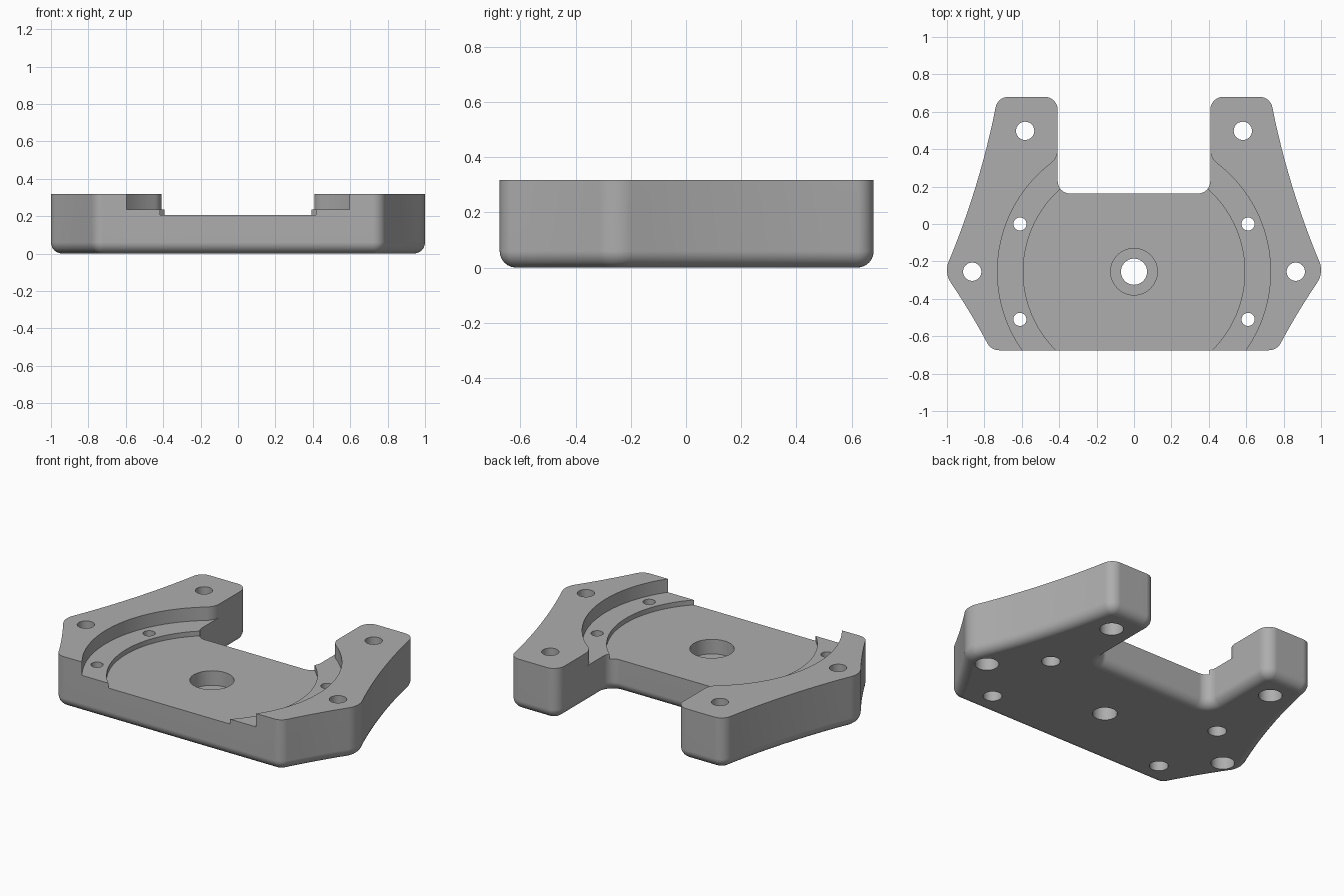
import bpy, bmesh
from math import sin, cos, pi, tan, radians, atan2, sqrt
from mathutils import Vector

cube = bpy.data.objects.get("Cube")
if cube:
    bpy.data.objects.remove(cube, do_unlink=True)

HEIGHT, EDGE = 0.318, 0.06
HUB = Vector((0, -0.255))

grey = bpy.data.materials.new("satin grey")
grey.use_nodes = True
grey.diffuse_color = (0.42, 0.42, 0.42, 1)
grey.node_tree.nodes["Principled BSDF"].inputs["Base Color"].default_value = grey.diffuse_color


def arc(c, r, a0, a1, n):
    """Points along a circular arc, angles in radians."""
    return [Vector((c[0] + r * cos(a0 + (a1 - a0) * i / n),
                    c[1] + r * sin(a0 + (a1 - a0) * i / n))) for i in range(n + 1)]


def bow(p, q, sag, n):
    """Inner points of a shallow bowed line from p to q."""
    p, q = Vector(p), Vector(q)
    side = Vector((-(q - p).y, (q - p).x)).normalized()
    return [p.lerp(q, i / n) + side * sag * 4 * (i / n) * (1 - i / n) for i in range(1, n)]


def fillet(prev, corner, nxt, r, n=8):
    """Round a corner between two neighbouring points."""
    a, b = (prev - corner).normalized(), (nxt - corner).normalized()
    half = a.angle(b) / 2
    centre = corner + (a + b).normalized() * (r / sin(half))
    s = corner + a * (r / tan(half)) - centre
    e = corner + b * (r / tan(half)) - centre
    turn = s.angle_signed(e)   # clockwise positive
    start = atan2(s.y, s.x)
    return arc(centre, r, start, start - turn, n)


def mirrored(half):
    """Close a right-hand half outline with its mirror image."""
    return half + [Vector((-p.x, p.y)) for p in reversed(half) if abs(p.x) > 1e-5]


def loft(name, rings):
    """Solid from stacked rings of 3D points."""
    bm = bmesh.new()
    loops = [[bm.verts.new(p) for p in ring] for ring in rings]
    n = len(loops[0])
    for lo, hi in zip(loops, loops[1:]):
        for i in range(n):
            j = (i + 1) % n
            bm.faces.new((lo[i], lo[j], hi[j], hi[i]))
    bm.faces.new(reversed(loops[0]))
    bm.faces.new(loops[-1])
    bmesh.ops.recalc_face_normals(bm, faces=bm.faces)
    mesh = bpy.data.meshes.new(name)
    bm.to_mesh(mesh)
    bm.free()
    ob = bpy.data.objects.new(name, mesh)
    bpy.context.collection.objects.link(ob)
    mesh.materials.append(grey)
    return ob


def prism(name, outline, z0, z1):
    return loft(name, [[(p.x, p.y, z) for p in outline] for z in (z0, z1)])


def inset(outline, d):
    """Move an anticlockwise outline inwards by d."""
    out = []
    for i, p in enumerate(outline):
        a = (p - outline[i - 1]).normalized()
        b = (outline[(i + 1) % len(outline)] - p).normalized()
        na, nb = Vector((-a.y, a.x)), Vector((-b.y, b.x))
        m = (na + nb).normalized()
        out.append(p + m * (d / m.dot(na)))
    return out


# Plate outline: front corner, side tip, arm end, slot corner
front, tip = Vector((0.762, -0.675)), Vector((1.0135, -0.26))
arm_out, arm_in = Vector((0.727, 0.68)), Vector((0.407, 0.68))
slot = Vector((0.407, 0.163))
low_side = bow(front, tip, 0.007, 8)
high_side = bow(tip, arm_out, 0.027, 14)
half = [Vector((0, -0.675))]
half += fillet(half[0], front, low_side[1], 0.07)
half += low_side[1:-1]
half += fillet(low_side[-2], tip, high_side[1], 0.12)
half += high_side[1:-1]
half += fillet(high_side[-2], arm_out, arm_in, 0.07)
half += fillet(arm_out, arm_in, slot, 0.07)
half += fillet(arm_in, slot, Vector((0, slot.y)), 0.065)
half.append(Vector((0, slot.y)))
width = max(p.x for p in half)
outline = mirrored([Vector((p.x / width, p.y)) for p in half])

# Plate body with rounded lower edge
rings = []
for i in range(7):
    a = i / 6 * pi / 2
    ring = inset(outline, EDGE * (1 - sin(a)))
    rings.append([(p.x, p.y, EDGE * (1 - cos(a))) for p in ring])
rings.append([(p.x, p.y, HEIGHT) for p in outline])
plate = loft("mounting_plate", rings)
bpy.context.view_layer.objects.active = plate


def cut(cutter):
    cutter.hide_render = True
    mod = plate.modifiers.new("cut", 'BOOLEAN')
    mod.operation, mod.solver, mod.object = 'DIFFERENCE', 'EXACT', cutter
    bpy.ops.object.modifier_apply(modifier=mod.name)
    bpy.data.objects.remove(cutter, do_unlink=True)


def drill(x, y, r, z0, z1):
    cut(prism("drill", arc((x, y), r, 0, 2 * pi, 32)[:-1], z0, z1))


# Outer ring recess, blending into the slot walls
R, F = 0.73, 0.1
blend = Vector((0.407 + F, HUB.y + sqrt((R + F) ** 2 - (0.407 + F) ** 2)))
ang = atan2(blend.y - HUB.y, blend.x)
recess = [Vector((0, HUB.y - R))] + arc(HUB, R, radians(-85), ang, 48)
recess += arc(blend, F, ang + pi, pi, 8)[1:]
recess += [Vector((0.39, 0.45)), Vector((0, 0.45))]
cut(prism("ring_recess", mirrored(recess), 0.235, 1))

# Deeper round recess and hub bore
cut(prism("round_recess", arc(HUB, 0.592, 0, 2 * pi, 96)[:-1], 0.205, 1))
drill(0, HUB.y, 0.125, 0.115, 1)
drill(0, HUB.y, 0.07, -1, 1)

# Screw holes, wider at the underside
for side in (1, -1):
    for x, y, r, wide in ((0.61, 0, 0.035, 0.053), (0.61, -0.51, 0.035, 0.053),
                          (0.582, 0.498, 0.049, 0.067), (0.865, HUB.y, 0.049, 0.067)):
        drill(side * x, y, r, -1, 1)
        drill(side * x, y, wide, -1, 0.1)

# Smooth shading with crisp machined edges
plate.select_set(True)
bpy.ops.object.shade_smooth_by_angle(angle=radians(32))
weighted = plate.modifiers.new("weighted normals", 'WEIGHTED_NORMAL')
weighted.keep_sharp = True
